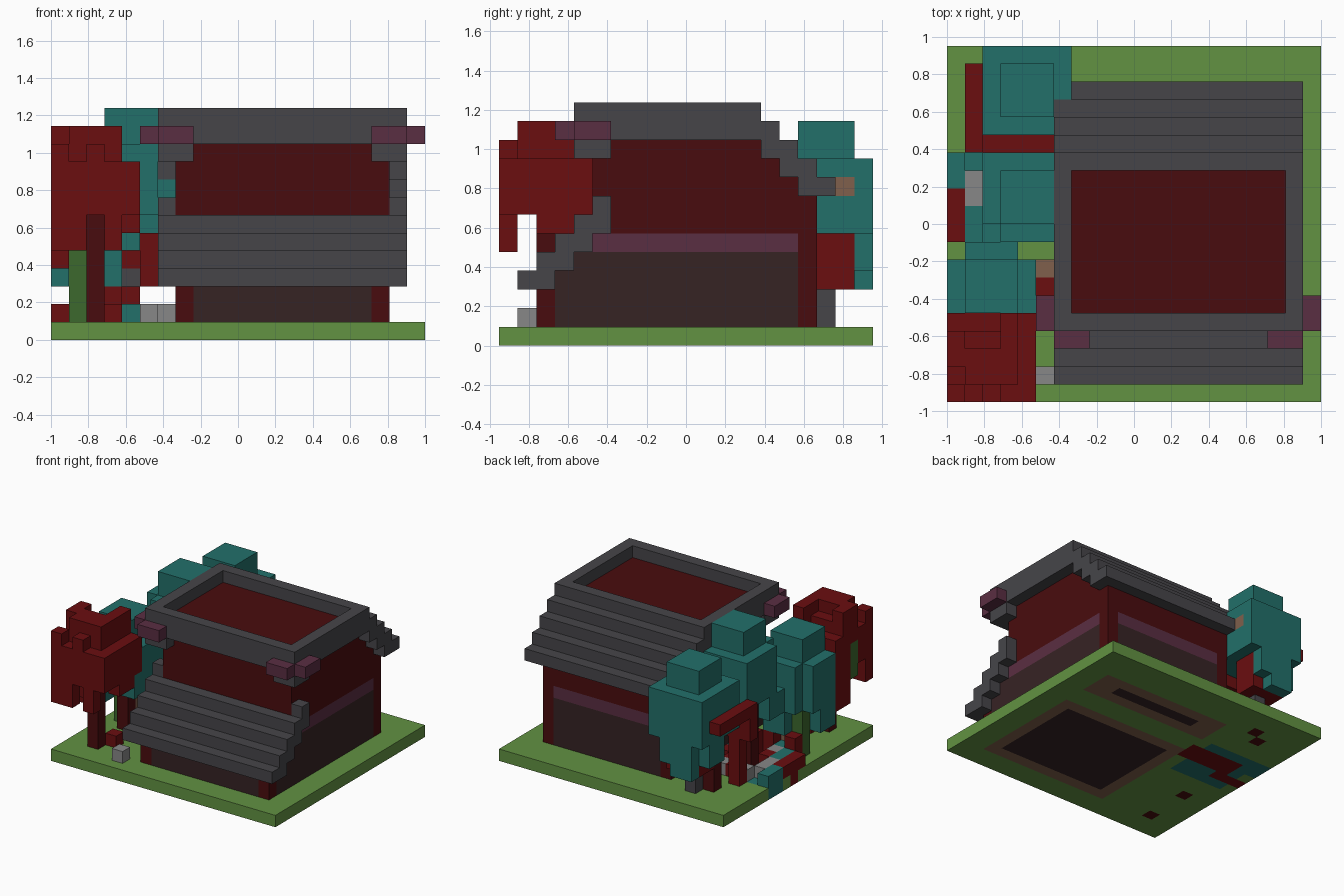
import bpy, bmesh, random
from mathutils import Vector

cube = bpy.data.objects.get("Cube")
if cube:
    bpy.data.objects.remove(cube)

UNIT = 2 / 21
ORIGIN = Vector((-1, -10 * UNIT, 0))

# Flat colours
PALETTE = {
    "grass": "629242", "slate": "464549", "crimson": "6b0e10", "maroon": "490c0e",
    "teal": "22706a", "plum": "5a2e42", "stone": "878787", "umber": "362324",
    "tan": "80604c", "moss": "3c682d",
}


def linear(code):
    value = int(code, 16) / 255
    return value / 12.92 if value < 0.04 else ((value + 0.055) / 1.055) ** 2.4


materials = {}
for name, code in PALETTE.items():
    rgba = [linear(code[c:c + 2]) for c in (0, 2, 4)] + [1]
    mat = bpy.data.materials.new(name)
    mat.use_nodes = True
    mat.diffuse_color = rgba
    mat.node_tree.nodes["Principled BSDF"].inputs["Base Color"].default_value = rgba
    materials[name] = mat

occupied = set()


class Part:
    """Block part: paint boxes of cells, then build the outer skin."""

    def __init__(self, name):
        self.name, self.cells = name, {}

    def fill(self, colour, xs, ys, zs):
        spans = [range(s, s + 1) if isinstance(s, int) else range(*s) for s in (xs, ys, zs)]
        for x in spans[0]:
            for y in spans[1]:
                for z in spans[2]:
                    if (x, y, z) not in occupied:
                        self.cells[x, y, z] = colour

    def cut(self, xs, ys, zs):
        for x in xs:
            for y in ys:
                for z in zs:
                    self.cells.pop((x, y, z), None)

    def build(self):
        bm = bmesh.new()
        slots = sorted(set(self.cells.values()))
        for cell, colour in self.cells.items():
            for axis in range(3):
                for side in (0, 1):
                    near = list(cell)
                    near[axis] += 2 * side - 1
                    if tuple(near) in self.cells:
                        continue
                    u, v = Vector(), Vector()
                    u[(axis + 1) % 3] = v[(axis + 2) % 3] = 1
                    start = Vector(cell)
                    start[axis] += side
                    ring = [start, start + u, start + u + v, start + v]
                    if not side:
                        ring.reverse()
                    face = bm.faces.new([bm.verts.new(ORIGIN + p * UNIT) for p in ring])
                    face.material_index = slots.index(colour)
        bmesh.ops.remove_doubles(bm, verts=bm.verts, dist=UNIT / 100)
        bmesh.ops.dissolve_limit(bm, angle_limit=0.01, verts=bm.verts, edges=bm.edges,
                                 delimit={"MATERIAL"})
        mesh = bpy.data.meshes.new(self.name)
        bm.to_mesh(mesh)
        bm.free()
        for slot in slots:
            mesh.materials.append(materials[slot])
        bpy.context.collection.objects.link(bpy.data.objects.new(self.name, mesh))
        occupied.update(self.cells)


# Ground slab with its coloured patches
ground = Part("ground")
ground.fill("grass", (0, 21), (0, 20), 0)
ground.fill("tan", (7, 19), (2, 12), 0)
ground.fill("tan", (7, 19), (14, 17), 0)
ground.fill("umber", (8, 18), (3, 11), 0)
ground.fill("umber", (9, 17), 15, 0)
ground.fill("teal", (1, 6), (9, 14), 0)
ground.fill("teal", 0, (12, 14), 0)
ground.fill("crimson", (2, 7), (11, 13), 0)
ground.fill("crimson", (0, 3), 10, 0)
for x, y in ((2, 2), (2, 6), (3, 16), (4, 17)):
    ground.fill("maroon", x, y, 0)
ground.build()

# Stepped roofs with a sunken frame on top
roof = Part("roof")
WIDE = (6, 20)
for step in range(4):
    roof.fill("slate", WIDE, (step + 1, step + 3), step + 3)
    roof.fill("slate", WIDE, (16 - step, 18 - step), step + 8)
roof.fill("slate", WIDE, (4, 14), (11, 13))
roof.cut(range(7, 19), range(5, 13), (11, 12))
for edge in (6, 19):
    roof.fill("slate", edge, 5, 7)
    roof.fill("slate", edge, (4, 6), 10)
for inner in (7, 18):
    roof.fill("slate", inner, 4, 10)
roof.build()

# Corner ornaments
ornaments = Part("roof_ornaments")
for pair, outer in (((6, 8), 5), ((18, 20), 20)):
    ornaments.fill("plum", pair, 3, 11)
    ornaments.fill("plum", outer, (4, 6), 11)
ornaments.build()

# House walls with dark panels and plum bands
walls = Part("house_walls")
for level in range(1, 12):
    walls.fill("maroon", (7, 19), (min(max(2, level), 5), min(17, 24 - level)), level)
walls.fill("umber", (8, 18), 2, (1, 3))
walls.fill("umber", (8, 18), 16, (1, 5))
walls.fill("plum", (8, 18), 16, 5)
for side in (7, 18):
    walls.fill("umber", side, (3, 16), (1, 3))
    walls.fill("umber", side, (3, 16), 3)
    walls.fill("umber", side, (4, 16), 4)
    walls.fill("plum", side, (5, 16), 5)
walls.build()


# Trees
def crown(part, colour, x, y, base, top):
    """Five-wide crown, smaller cap above and fringes hanging below."""
    part.fill(colour, (x, x + 5), (y, y + 5), (base, top))
    for cx in (x, x + 4):
        for cy in (y, y + 4):
            part.cut([cx], [cy], range(base, top))
    part.fill(colour, (x + 1, x + 4), (y + 1, y + 4), (top, top + 2))


red_tree = Part("front_red_tree")
red_tree.fill("crimson", (0, 5), (0, 5), (7, 10))
red_tree.fill("crimson", (0, 4), (0, 4), 10)
red_tree.cut([1, 3], [0], [10])
red_tree.cut([0], [1], [10])
red_tree.fill("crimson", 0, (2, 4), 11)
red_tree.fill("crimson", 1, (1, 3), 11)
red_tree.fill("crimson", (2, 4), (1, 3), 11)
red_tree.fill("crimson", 3, (3, 5), (10, 12))
red_tree.fill("crimson", (0, 2), 0, (5, 7))
red_tree.fill("crimson", 3, 0, (5, 7))
red_tree.fill("crimson", 0, (3, 5), (4, 7))
red_tree.fill("crimson", 4, (2, 4), (6, 7))
red_tree.fill("crimson", 1, 2, (5, 7))
red_tree.fill("moss", 0, 2, (6, 9))
red_tree.fill("maroon", 2, 2, (1, 7))
red_tree.build()

side_tree = Part("side_teal_tree")
crown(side_tree, "teal", 0, 4, 5, 9)
side_tree.fill("teal", 0, (5, 7), (3, 5))
side_tree.fill("teal", (2, 4), 8, (3, 5))
side_tree.fill("teal", 4, (4, 6), (5, 7))
side_tree.fill("maroon", 2, 6, (1, 5))
side_tree.fill("tan", 2, 7, (2, 5))
side_tree.fill("tan", 5, 7, 5)
side_tree.fill("crimson", 5, 6, (3, 6))
side_tree.fill("moss", 1, 7, (1, 5))
side_tree.build()

middle_tree = Part("middle_teal_tree")
crown(middle_tree, "teal", 2, 9, 7, 11)
middle_tree.cut([6], range(9, 14), range(7, 11))
middle_tree.fill("teal", 2, (9, 11), (5, 7))
middle_tree.fill("teal", (2, 4), 13, (6, 11))
middle_tree.fill("teal", 5, (11, 13), (6, 7))
middle_tree.fill("maroon", 3, 11, (1, 7))
middle_tree.build()

back_tree = Part("back_teal_tree")
back_tree.fill("teal", (2, 7), (15, 20), (6, 10))
back_tree.fill("teal", (3, 6), (16, 19), (10, 12))
back_tree.fill("teal", (3, 5), 19, (3, 6))
back_tree.fill("teal", 5, 19, (4, 6))
back_tree.fill("teal", 2, (17, 19), (4, 6))
back_tree.fill("tan", 6, 18, 8)
back_tree.fill("crimson", (3, 6), (17, 19), (3, 6))
back_tree.fill("maroon", 3, 16, (1, 6))
back_tree.fill("slate", 4, 17, (1, 4))
back_tree.build()

# Red branches beside the back tree
branches = Part("red_branches")
branches.fill("crimson", 1, (14, 19), 7)
branches.fill("crimson", (1, 6), 14, 5)
branches.fill("crimson", 2, 14, (1, 5))
branches.fill("crimson", 1, 14, (5, 8))
branches.build()

# Low blocks scattered beneath the trees
random.seed(4)
litter = Part("ground_blocks")
for x in range(1, 6):
    for y in range(7, 14):
        colour = random.choice([None, None, "crimson", "teal", "stone"])
        if colour:
            tall = colour == "crimson" and x < 5 and random.random() < 0.5
            litter.fill(colour, x, y, (1, 3 if tall else 2))
litter.fill("teal", 0, (12, 14), 1)
litter.fill("crimson", 0, (9, 12), 1)
litter.fill("stone", 1, (11, 13), 1)
litter.fill("crimson", 3, 3, 1)
litter.fill("teal", 4, 5, 1)
litter.fill("stone", 5, 1, 1)
litter.fill("stone", 6, 8, 1)
litter.build()
